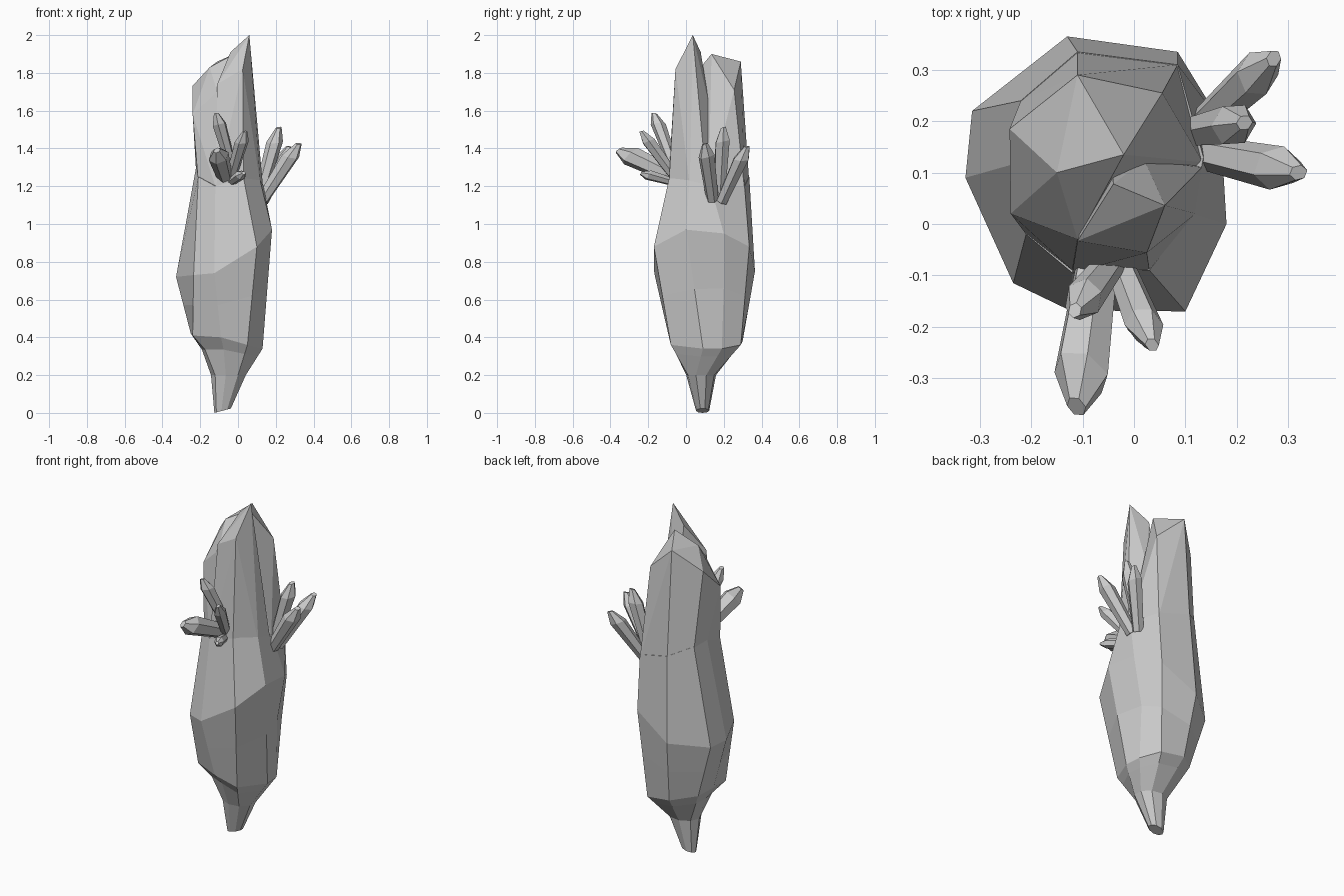
import bpy, bmesh, math
from mathutils import Vector

if "Cube" in bpy.data.objects:
    bpy.data.objects.remove(bpy.data.objects["Cube"])


def finish(name, bm):
    bmesh.ops.recalc_face_normals(bm, faces=bm.faces)
    me = bpy.data.meshes.new(name)
    bm.to_mesh(me)
    bm.free()
    ob = bpy.data.objects.new(name, me)
    bpy.context.collection.objects.link(ob)
    return ob


def loft(name, rings):
    bm = bmesh.new()
    vs = [[bm.verts.new(p) for p in r] for r in rings]
    n = len(vs[0])
    for a, b in zip(vs, vs[1:]):
        for i in range(n):
            j = (i + 1) % n
            bm.faces.new((a[i], a[j], b[j], b[i]))
    bm.faces.new(vs[0][::-1])
    bm.faces.new(vs[-1])
    return finish(name, bm)


def hull(name, pts):
    bm = bmesh.new()
    for p in pts:
        bm.verts.new(p)
    res = bmesh.ops.convex_hull(bm, input=bm.verts)
    inner = [v for v in bm.verts if not v.link_faces]
    bmesh.ops.delete(bm, geom=inner, context='VERTS')
    return finish(name, bm)


def shard(name, base, tip, r, spin=0.0):
    """Six-sided crystal with a slanted, chipped point."""
    base, tip = Vector(base), Vector(tip)
    axis = tip - base
    rot = axis.to_track_quat('Z', 'Y')
    rings = []
    for t, s, slant in ((0, 0.75, 0), (0.78, 1.0, 0.4), (1.0, 0.35, 0.2)):
        ring = []
        for i in range(6):
            a = spin + i * math.tau / 6
            off = Vector((math.cos(a) * r * s, math.sin(a) * r * s,
                          slant * r * math.cos(a + 1)))
            ring.append(base + axis * t + rot @ off)
        rings.append(ring)
    return loft(name, rings)


def ellipse(cx, cy, rx, ry, z, tilt=0.0):
    ring = []
    for i in range(9):
        a = math.radians(-60 + 40 * i)
        ring.append((cx + rx * math.cos(a), cy + ry * math.sin(a),
                     z + tilt * (1 + math.cos(a))))
    return ring


# main body: nine-sided rock from the narrow foot to the waist under the spires
mid = [(.10, -.17, .88), (.18, 0, .97), (.168, .2, .95), (.085, .335, .88),
       (-.13, .365, .75), (-.315, .22, .72), (-.328, .09, .72),
       (-.235, -.115, .73), (-.125, -.168, .74)]
low = [(.05, -.08, .36), (.13, .09, .34), (.12, .19, .34), (.05, .29, .36),
       (-.1, .3, .38), (-.22, .2, .4), (-.25, .1, .42),
       (-.24, -.03, .41), (-.09, -.09, .40)]
waist = [(.03, -.09, 1.24), (.115, .02, 1.24), (.135, .13, 1.2),
         (.085, .31, 1.2), (-.11, .335, 1.25), (-.22, .24, 1.3),
         (-.222, .12, 1.3), (-.21, -.02, 1.25), (-.12, -.095, 1.2)]
belly = [Vector(a).lerp(Vector(b), 0.5) for a, b in zip(low, mid)]
belly[2] = Vector((.115, .2, .66))      # dent on the right side
foot = ellipse(-.08, .088, .045, .035, 0, .012)
ankle = ellipse(-.048, .08, .095, .08, .2)
# undercut ledge on the front left
shelf = [Vector(a).lerp(Vector(b), 0.3) for a, b in zip(low, ankle)]
for i in (6, 7, 8):
    shelf[i] = Vector(low[i]).lerp(Vector(ankle[i]), 0.55)
    shelf[i].z = .335
loft("body", [foot, ankle, shelf, low, belly, mid, waist])

# two big spires splitting from the body, with a narrow groove between
hull("front_spire", [
    (-.12, -.095, 1.19), (.03, -.09, 1.22), (.12, .02, 1.2), (.132, .11, 1.2),
    (-.05, .18, 1.25), (.02, .125, 1.62),
    (-.11, -.033, 1.74), (.025, -.056, 1.82), (.06, .036, 2.0), (-.04, .078, 1.91)])
hull("back_spire", [
    (-.21, -.02, 1.22), (-.222, .12, 1.28), (-.22, .24, 1.28), (-.11, .335, 1.22),
    (.085, .31, 1.18), (.134, .12, 1.18), (-.12, -.09, 1.2),
    (-.24, .02, 1.58), (-.242, .185, 1.73), (-.11, .29, 1.86),
    (.055, .255, 1.71), (-.02, .135, 1.9), (-.15, .1, 1.83), (-.11, -.03, 1.7)])

# small crystals growing from the front and the right side
clusters = {
    "front_crystal": [
        ((-.04, -.07, 1.32), (-.115, -.168, 1.585), .038),
        ((-.07, -.06, 1.25), (-.112, -.355, 1.39), .056),
        ((-.035, -.06, 1.25), (.035, -.235, 1.49), .036),
        ((-.04, -.06, 1.22), (.03, -.238, 1.27), .028)],
    "side_crystal": [
        ((.13, .14, 1.13), (.32, .1, 1.425), .044),
        ((.12, .18, 1.17), (.215, .197, 1.51), .042),
        ((.13, .19, 1.12), (.272, .322, 1.41), .042)],
}
for name, items in clusters.items():
    for k, (b, t, r) in enumerate(items):
        shard(f"{name}_{k + 1}", b, t, r, 0.4 * k)
